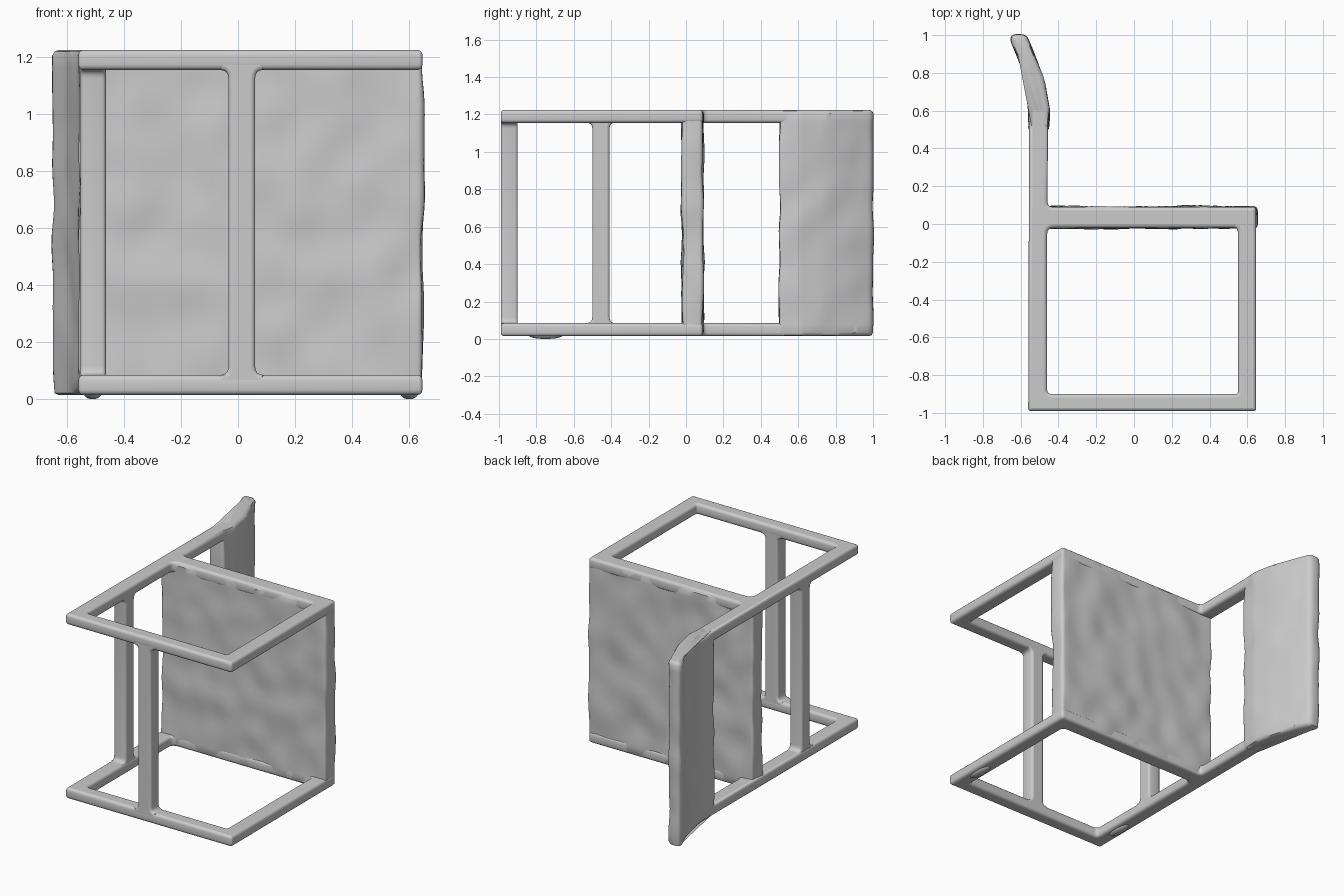
import bpy, bmesh, math
from mathutils import Vector, Matrix, noise

cube = bpy.data.objects.get("Cube")
if cube:
    bpy.data.objects.remove(cube, do_unlink=True)

grey = bpy.data.materials.new("soft grey")
grey.use_nodes = True
grey.diffuse_color = (0.6, 0.6, 0.6, 1)
grey.node_tree.nodes["Principled BSDF"].inputs["Base Color"].default_value = (0.6, 0.6, 0.6, 1)


def finish(obj):
    obj.data.materials.clear()
    obj.data.materials.append(grey)
    bpy.ops.object.select_all(action='DESELECT')
    obj.select_set(True)
    bpy.context.view_layer.objects.active = obj
    bpy.ops.object.shade_smooth_by_angle(angle=math.radians(40))
    return obj


def rounded(points, steps=4):
    """Outline from (x, y, radius) corners, each cut by a small curve."""
    out = []
    for i, (x, y, r) in enumerate(points):
        p = Vector((x, y))
        if r == 0:
            out.append(p)
            continue
        a = p + (Vector(points[i - 1][:2]) - p).normalized() * r
        b = p + (Vector(points[(i + 1) % len(points)][:2]) - p).normalized() * r
        for k in range(steps + 1):
            t = k / steps
            out.append(a * (1 - t) ** 2 + p * 2 * t * (1 - t) + b * t * t)
    return out


def plate(name, loops, thickness, bevel, matrix):
    """Filled outline (further loops are holes), centred on its plane."""
    curve = bpy.data.curves.new(name, 'CURVE')
    curve.dimensions = '2D'
    curve.fill_mode = 'BOTH'
    curve.extrude = thickness / 2 - bevel
    curve.bevel_depth = bevel
    curve.bevel_resolution = 2
    curve.offset = -bevel
    for loop in loops:
        spline = curve.splines.new('POLY')
        spline.points.add(len(loop) - 1)
        for pt, co in zip(spline.points, loop):
            pt.co = (co.x, co.y, 0, 1)
        spline.use_cyclic_u = True
    temp = bpy.data.objects.new(name + "_outline", curve)
    bpy.context.collection.objects.link(temp)
    bpy.context.view_layer.update()
    mesh = bpy.data.meshes.new_from_object(temp.evaluated_get(bpy.context.evaluated_depsgraph_get()))
    bpy.data.objects.remove(temp, do_unlink=True)
    mesh.name = name
    mesh.transform(matrix)
    obj = bpy.data.objects.new(name, mesh)
    bpy.context.collection.objects.link(obj)
    return finish(obj)


LOW, HIGH = 0.015, 1.225          # outer faces of the two side frames
RAIL = 0.07                       # side frame thickness
MID = (LOW + HIGH) / 2

# Side frames: leg loop with an upright that carries the backrest
outer = rounded([(-0.56, -0.99, .015), (0.647, -0.99, .015), (0.647, 0.09, .02),
                 (-0.458, 0.09, .03), (-0.455, 0.62, 0), (-0.555, 0.62, 0)])
hole = rounded([(-0.46, -0.9, .025), (-0.46, -0.02, .035), (0.55, -0.02, .025), (0.55, -0.9, .012)])
for name, z in (("lower_side_frame", LOW + RAIL / 2), ("upper_side_frame", HIGH - RAIL / 2)):
    plate(name, [outer, hole], RAIL, 0.018, Matrix.Translation((0, 0, z)))

# Stretchers: straight bars that flare where they meet the side frames
def stretcher(name, half, matrix):
    h, f, e = (HIGH - LOW) / 2 - 0.035, 0.03, (HIGH - LOW) / 2 - RAIL
    w = half + f
    pts = [(-w, -h, 0), (w, -h, 0), (w, -e, 0), (half, -e, f), (half, e, f), (w, e, 0),
           (w, h, 0), (-w, h, 0), (-w, e, 0), (-half, e, f), (-half, -e, f), (-w, -e, 0)]
    plate(name, [rounded(pts)], 0.09, 0.014, matrix)

upright = Matrix.Rotation(math.radians(90), 4, 'X')
sideways = Matrix.Rotation(math.radians(90), 4, 'Z') @ upright
stretcher("front_stretcher", 0.047, Matrix.Translation((0.013, -0.945, MID)) @ upright)
stretcher("side_stretcher", 0.046, Matrix.Translation((-0.508, -0.455, MID)) @ sideways)


# Panels: a closed cross-section in plan, swept along z, with a gently uneven skin
def panel(name, section, low, high, rows, wobble, edge):
    bm = bmesh.new()
    centre = sum(section, Vector((0, 0))) / len(section)
    heights = [low, low + edge * 0.3, low + edge]
    heights += [low + edge + (high - low - 2 * edge) * i / rows for i in range(1, rows)]
    heights += [high - edge, high - edge * 0.3, high]
    insets = {0: edge, 1: edge * 0.3, len(heights) - 2: edge * 0.3, len(heights) - 1: edge}
    n = len(section)
    rings = []
    for j, z in enumerate(heights):
        ring = []
        for i, p in enumerate(section):
            tangent = (section[(i + 1) % n] - section[i - 1]).normalized()
            normal = Vector((tangent.y, -tangent.x))
            q = p - normal * insets.get(j, 0)
            if j not in insets:
                q += normal * wobble * noise.noise(Vector((q.x * 7, q.y * 7, z * 6)))
            ring.append(bm.verts.new((q.x, q.y, z)))
        rings.append(ring)
    for a, b in zip(rings, rings[1:]):
        for i in range(n):
            k = (i + 1) % n
            bm.faces.new((a[i], a[k], b[k], b[i]))
    bm.faces.new(rings[0][::-1])
    bm.faces.new(rings[-1])
    bmesh.ops.recalc_face_normals(bm, faces=bm.faces)
    mesh = bpy.data.meshes.new(name)
    bm.to_mesh(mesh)
    bm.free()
    obj = bpy.data.objects.new(name, mesh)
    bpy.context.collection.objects.link(obj)
    return finish(obj)


def refine(points, step=0.04):
    out = []
    for a, b in zip(points, points[1:] + points[:1]):
        parts = max(1, round((b - a).length / step))
        out += [a.lerp(b, i / parts) for i in range(parts)]
    return out


seat = rounded([(-0.545, -0.02, .015), (0.647, -0.02, .02), (0.647, 0.088, .02), (-0.545, 0.088, .015)])
panel("seat", refine(seat), LOW + 0.002, HIGH - 0.002, 28, 0.014, 0.016)

back = rounded([(-0.555, 0.5, .012), (-0.455, 0.5, .012), (-0.447, 0.61, .02), (-0.475, 0.75, .04),
                (-0.53, 0.9, .04), (-0.57, 1.0, .03), (-0.655, 1.0, .035), (-0.645, 0.95, .02),
                (-0.6, 0.85, .04), (-0.56, 0.66, .04)])
panel("backrest", refine(back), LOW, HIGH, 28, 0.009, 0.02)

# Small rounded pads under the lower frame
for name, x, y in (("left_pad", 0.6, -0.75), ("right_pad", -0.51, -0.75)):
    bpy.ops.mesh.primitive_uv_sphere_add(segments=20, ring_count=10, location=(x, y, 0.018))
    pad = bpy.context.object
    pad.name = name
    pad.scale = (0.03, 0.09, 0.018)
    finish(pad)
